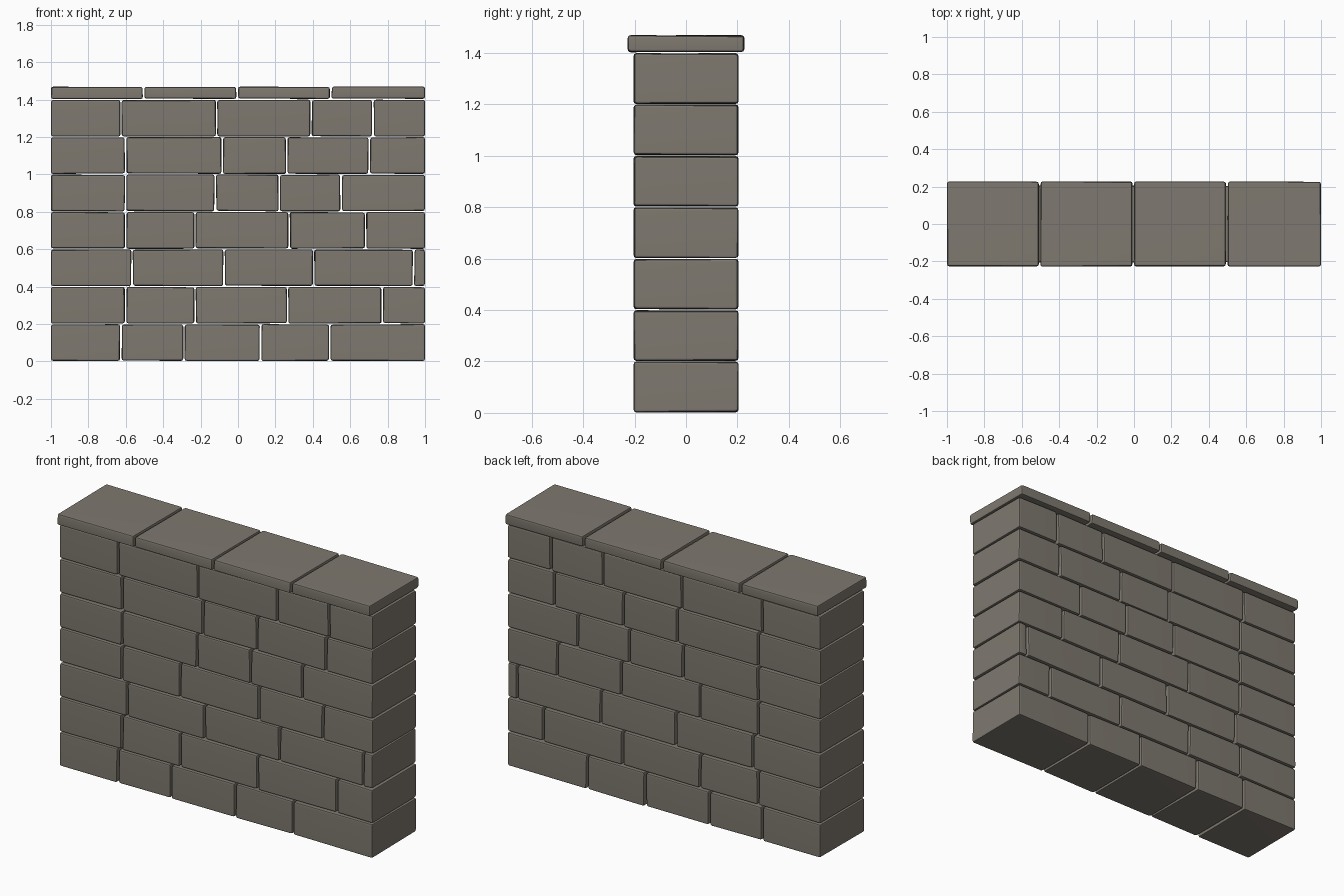
import bpy, bmesh, random
from mathutils import Vector

if "Cube" in bpy.data.objects:
    bpy.data.objects.remove(bpy.data.objects["Cube"])

random.seed(4)
GAP = 0.005       # half of the open joint between stones
JITTER = 0.002    # hand-cut irregularity

# Dark warm grey stone
stone_mat = bpy.data.materials.new("stone")
stone_mat.diffuse_color = (0.21, 0.19, 0.16, 1)
stone_mat.use_nodes = True
stone_mat.node_tree.nodes["Principled BSDF"].inputs["Base Color"].default_value = stone_mat.diffuse_color


def stone(name, x0, x1, y, z0, z1):
    """Slightly irregular block with rounded edges."""
    centre = Vector(((x0 + x1) / 2, 0, (z0 + z1) / 2))
    size = Vector((x1 - x0, 2 * y, z1 - z0))
    bm = bmesh.new()
    bmesh.ops.create_cube(bm, size=1)
    for v in bm.verts:
        v.co = Vector(a * b for a, b in zip(v.co, size))
        v.co += Vector(random.uniform(-JITTER, JITTER) for _ in range(3))
        # ends and base stay inside the overall outline
        v.co.x = max(-1 - centre.x, min(1 - centre.x, v.co.x))
        v.co.z = max(-centre.z, v.co.z)
    bmesh.ops.bevel(bm, geom=bm.edges[:], offset=0.011, segments=2,
                    profile=0.5, affect='EDGES')
    mesh = bpy.data.meshes.new(name)
    bm.to_mesh(mesh)
    bm.free()
    mesh.materials.append(stone_mat)
    obj = bpy.data.objects.new(name, mesh)
    obj.location = centre
    bpy.context.collection.objects.link(obj)
    # keeps the broad faces evenly shaded
    obj.modifiers.new("face_normals", 'WEIGHTED_NORMAL').keep_sharp = True
    obj.select_set(True)
    bpy.context.view_layer.objects.active = obj


def course(name, joints, y, z0, z1):
    """One row of stones split at the given x positions."""
    xs = [-1 - GAP] + joints + [1 + GAP]
    for i, (a, b) in enumerate(zip(xs, xs[1:])):
        stone(f"{name}_{i + 1}", a + GAP, b - GAP, y, z0, z1)


# Wall courses, bottom to top
rows = [
    [-0.627, -0.289, 0.121, 0.491],
    [-0.601, -0.23, 0.265, 0.772],
    [-0.567, -0.075, 0.404, 0.938],
    [-0.601, -0.23, 0.273, 0.682],
    [-0.60, -0.121, 0.221, 0.552],
    [-0.60, -0.084, 0.261, 0.702],
    [-0.626, -0.115, 0.39, 0.721],
]
for r, joints in enumerate(rows):
    course(f"wall_stone_row{r + 1}", joints, 0.203,
           0.2 * r + 0.004, 0.2 * r + 0.198)

# Overhanging capping slabs
course("cap_slab", [-0.504, -0.004, 0.496], 0.226, 1.405, 1.468)

bpy.ops.object.shade_smooth_by_angle()
